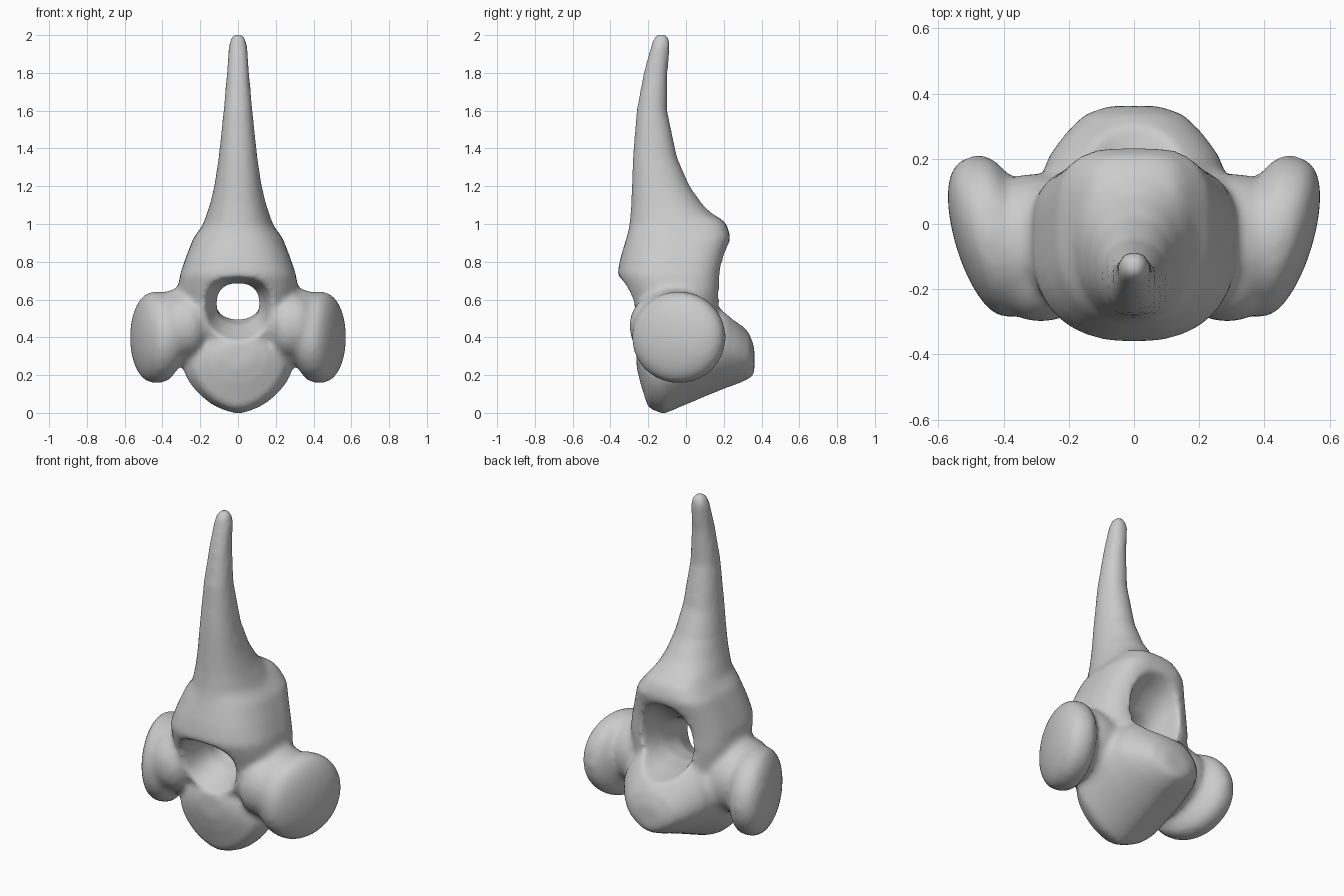
import bpy, bmesh
from math import sin, cos, pi, radians, copysign
from mathutils import Matrix

old = bpy.data.objects.get("Cube")
if old:
    bpy.data.objects.remove(old, do_unlink=True)

bone = bpy.data.materials.new("bone_grey")
bone.use_nodes = True
colour = (0.6, 0.6, 0.6, 1)
bone.diffuse_color = colour
bone.node_tree.nodes["Principled BSDF"].inputs["Base Color"].default_value = colour

SIDES = 32


def loft(bm, rings, place, low_power, high_power):
    """Skin rings of (position, low, high, half width); place maps to x, y, z.
    The powers make the low and high halves of each ring boxier or sharper."""
    loops = []
    for pos, low, high, width in rings:
        loop = []
        for i in range(SIDES):
            a = 2 * pi * i / SIDES
            power = high_power if sin(a) > 0 else low_power
            c, s = (copysign(abs(f) ** power, f) for f in (cos(a), sin(a)))
            depth = (low + high) / 2 + s * (high - low) / 2
            loop.append(bm.verts.new(place(width * c, depth, pos)))
        loops.append(loop)
    for a, b in zip(loops, loops[1:]):
        for i in range(SIDES):
            j = (i + 1) % SIDES
            bm.faces.new((a[i], a[j], b[j], b[i]))
    bm.faces.new(loops[0])
    bm.faces.new(loops[-1])


def blob(bm, centre, size, turn=0):
    m = Matrix.Translation(centre) @ Matrix.Rotation(turn, 4, 'Z') @ Matrix.Diagonal((*size, 1))
    ball = bmesh.ops.create_uvsphere(bm, u_segments=32, v_segments=16, radius=1)
    for v in ball["verts"]:
        # flatten the sides so the lobe reads as a thick disc
        v.co.x = copysign(abs(v.co.x) ** 0.75, v.co.x)
    bmesh.ops.transform(bm, matrix=m, verts=ball["verts"])


def finish(bm, name):
    bmesh.ops.recalc_face_normals(bm, faces=bm.faces)
    mesh = bpy.data.meshes.new(name)
    bm.to_mesh(mesh)
    bm.free()
    mesh.materials.append(bone)
    obj = bpy.data.objects.new(name, mesh)
    bpy.context.collection.objects.link(obj)
    return obj


def upright(x, d, p):
    return x, d, p


def lengthwise(x, d, p):
    return x, p, d


bm = bmesh.new()
# Tall spine: z, front y, back y, half width
loft(bm, [(2.005, -.16, -.1, .028), (1.96, -.182, -.081, .048), (1.8, -.225, -.097, .06),
          (1.6, -.262, -.099, .077), (1.35, -.282, -.046, .103), (1.2, -.287, .02, .126),
          (1.1, -.29, .09, .15), (1.0, -.3, .2, .185), (.9, -.315, .2, .22)],
     upright, 0.9, 0.95)
# Arch below the spine, boxier at the back
loft(bm, [(1.04, -.29, .17, .15), (1.0, -.295, .215, .18), (.93, -.315, .237, .235),
          (.82, -.348, .208, .278), (.73, -.365, .192, .308), (.65, -.335, .188, .318),
          (.55, -.305, .185, .3), (.45, -.285, .18, .28), (.35, -.22, .15, .22)],
     upright, 0.85, 0.6)
# Lower body: y, bottom z, top z, half width
loft(bm, [(-.262, .24, .37, .08), (-.24, .15, .42, .16), (-.2, .025, .46, .235),
          (-.12, -.008, .52, .295), (.1, .085, .62, .3), (.21, .13, .57, .262),
          (.28, .155, .49, .21), (.335, .18, .42, .155), (.362, .2, .35, .08)],
     lengthwise, 1.2, 1.0)
# Side lobes, their necks and the front struts of the arch
for side in (-1, 1):
    blob(bm, (side * .43, -.038, .4), (.12, .256, .243), side * radians(-17))
    blob(bm, (side * .3, -.06, .453), (.17, .215, .203))
    blob(bm, (side * .285, -.145, .46), (.13, .155, .17))
vertebra = finish(bm, "vertebra")

# Canal through the arch: y, bottom z, top z, half width
bm = bmesh.new()
loft(bm, [(-.5, .3, .75, .29), (-.36, .34, .72, .225), (-.24, .39, .7, .16),
          (-.1, .47, .685, .112), (.02, .495, .73, .125), (.13, .49, .83, .155),
          (.25, .47, .91, .185), (.5, .43, .93, .21)], lengthwise, 0.85, 0.85)
canal = finish(bm, "canal_cutter")
canal.hide_render = True


def remesh():
    mod = vertebra.modifiers.new("fuse", 'REMESH')
    mod.mode = 'VOXEL'
    mod.voxel_size = .016


remesh()
cut = vertebra.modifiers.new("canal", 'BOOLEAN')
cut.operation = 'DIFFERENCE'
cut.object = canal
remesh()
soften = vertebra.modifiers.new("soften", 'SMOOTH')
soften.factor = .5
soften.iterations = 7

# Bake the modifiers and drop the cutter
graph = bpy.context.evaluated_depsgraph_get()
baked = bpy.data.meshes.new_from_object(vertebra.evaluated_get(graph))
vertebra.modifiers.clear()
vertebra.data = baked
baked.materials.clear()
baked.materials.append(bone)
bpy.data.objects.remove(canal, do_unlink=True)
for p in baked.polygons:
    p.material_index = 0
    p.use_smooth = True
